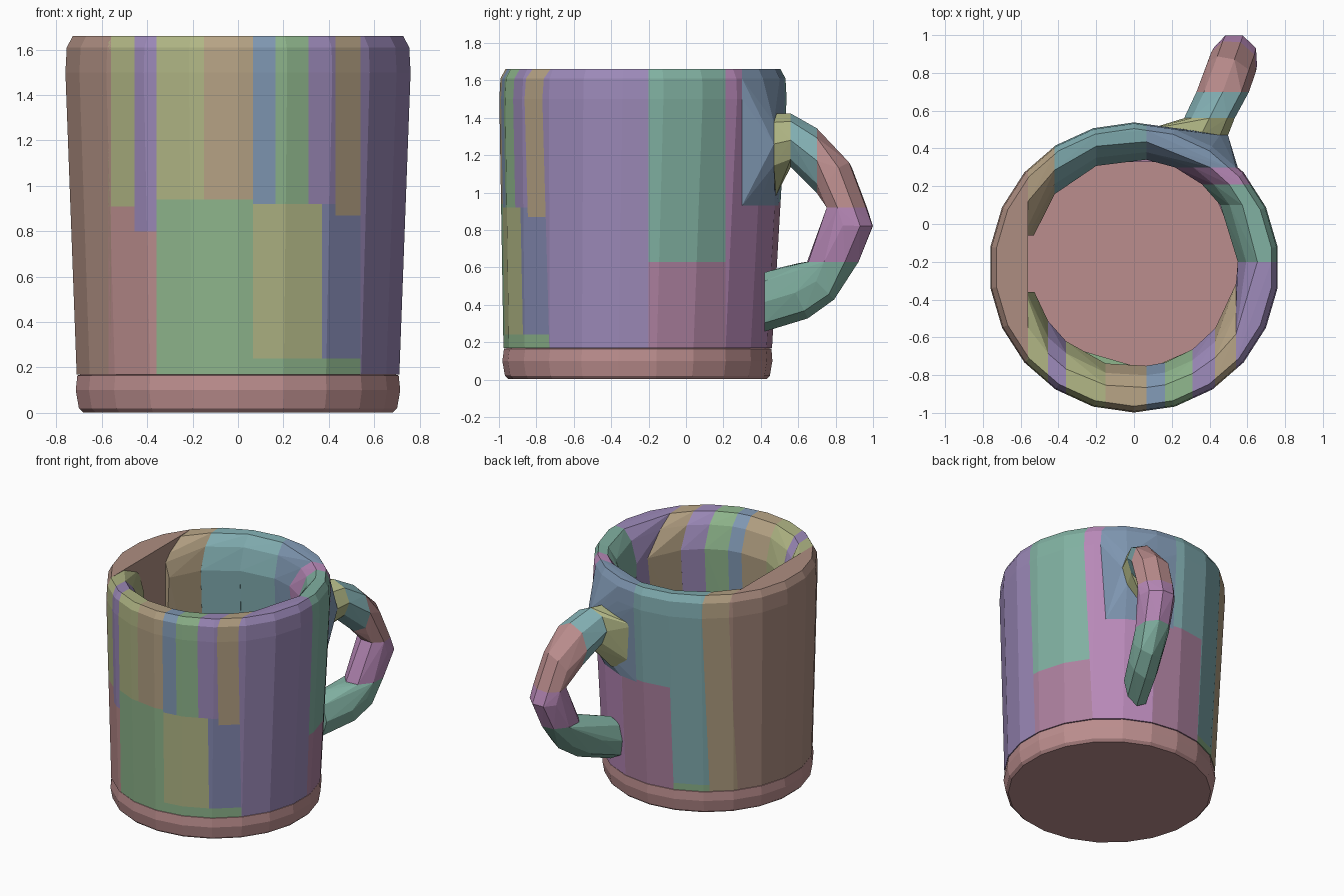
import bpy, bmesh
from math import cos, sin, pi
from mathutils import Vector

if "Cube" in bpy.data.objects:
    bpy.data.objects.remove(bpy.data.objects["Cube"])

PALETTE = {
    "red": (.50, .27, .27), "brown": (.42, .27, .22), "tan": (.46, .36, .23),
    "olive": (.43, .46, .23), "green": (.27, .46, .26), "teal": (.22, .44, .36),
    "cyan": (.22, .42, .44), "blue": (.22, .32, .46), "indigo": (.23, .25, .44),
    "purple": (.33, .25, .48), "magenta": (.48, .25, .48), "mauve": (.42, .22, .35),
}
MATS = {}
for key, rgb in PALETTE.items():
    MATS[key] = bpy.data.materials.new(key)
    MATS[key].diffuse_color = (*rgb, 1)


def hull(name, points, colour):
    """Make one convex, flat-faced block around the points."""
    bm = bmesh.new()
    for p in points:
        bm.verts.new(p)
    bmesh.ops.remove_doubles(bm, verts=bm.verts[:], dist=0.002)
    bmesh.ops.convex_hull(bm, input=bm.verts[:])
    bmesh.ops.delete(bm, geom=[v for v in bm.verts if not v.link_faces], context='VERTS')
    bmesh.ops.dissolve_limit(bm, angle_limit=0.02, verts=bm.verts[:], edges=bm.edges[:])
    bmesh.ops.recalc_face_normals(bm, faces=bm.faces[:])
    mesh = bpy.data.meshes.new(name)
    bm.to_mesh(mesh)
    bm.free()
    ob = bpy.data.objects.new(name, mesh)
    bpy.context.collection.objects.link(ob)
    mesh.materials.append(MATS[colour])


def ring(r, z, cy, n=22):
    return [Vector((r * cos(2 * pi * (i + .5) / n), cy + r * sin(2 * pi * (i + .5) / n), z))
            for i in range(n)]


# Wall cross-section (radius, height, centre y), outside then inside
PROFILE = [(.718, .17, -.258), (.768, 1.5, -.230), (.762, 1.61, -.230), (.735, 1.66, -.230),
           (.66, 1.655, -.215), (.60, 1.58, -.21), (.555, 1.42, -.205), (.575, .94, -.205),
           (.60, .17, -.21)]


def wall_points(x0, x1, y0, y1, z0, z1):
    """Cut the turned wall down to one block and return its corners."""
    bm = bmesh.new()
    loops = [[bm.verts.new(p) for p in ring(*q)] for q in PROFILE]
    n = len(loops[0])
    for a, b in zip(loops, loops[1:] + loops[:1]):
        for i in range(n):
            j = (i + 1) % n
            bm.faces.new((a[i], a[j], b[j], b[i]))
    for axis, lo, hi in ((0, x0, x1), (1, y0, y1), (2, z0, z1)):
        for limit, sign in ((lo, -1), (hi, 1)):
            co, no = Vector((0, 0, 0)), Vector((0, 0, 0))
            co[axis], no[axis] = limit, sign
            bmesh.ops.bisect_plane(bm, geom=bm.verts[:] + bm.edges[:] + bm.faces[:],
                                   plane_co=co, plane_no=no, clear_outer=True)
    pts = [v.co.copy() for v in bm.verts]
    bm.free()
    return pts


# Handle section between an inner and an outer (y, z) point
def section(inner, outer, half=.125, side=(1, 0, 0)):
    def point(y, z):
        x = (y + .23) * .505 if y < .7 else .47 + (y - .7) * .36
        return Vector((x, y, z))
    a, b = point(*inner), point(*outer)
    mid, up = (a + b) / 2, (b - a) / 2
    return [mid + up * cos(t) * 1.02 + Vector(side) * half * sin(t) * 1.03
            for t in (k * pi / 4 for k in range(8))]


# Base
hull("base", ring(.69, .002, -.26) + ring(.708, .02, -.26) + ring(.722, .10, -.26)
     + ring(.715, .165, -.258) + ring(.66, .178, -.255), "red")

# Wall blocks: name, colour, x range, y range, z range
F, B, TOP = (-2, -.2), (-.2, 2), 2
F1, F2 = (-2, -.36), (-2, -.47)
S1 = section((.47, 1.10), (.47, 1.42), .14)
S2 = section((.56, 1.14), (.56, 1.42), .13)
BLOCKS = [
    ("left_wall", "brown", (-2, -.56), (-2, 2), (0, TOP)),
    ("front_upper_1", "olive", (-.57, -.455), F1, (.91, TOP)),
    ("front_upper_2", "purple", (-.455, -.36), F2, (.80, TOP)),
    ("front_lower_1a", "red", (-.57, -.455), F1, (0, .91)),
    ("front_lower_1b", "red", (-.455, -.36), F2, (0, .80)),
    ("front_upper_3", "olive", (-.36, -.15), F, (.94, TOP)),
    ("front_upper_4", "tan", (-.15, .065), F, (.94, TOP)),
    ("front_lower_2", "green", (-.36, .065), F, (0, .94)),
    ("front_upper_5", "blue", (.065, .165), F, (.92, TOP)),
    ("front_upper_6", "green", (.165, .31), F, (.92, TOP)),
    ("front_upper_7", "purple", (.31, .43), F, (.92, TOP)),
    ("front_upper_8", "tan", (.43, .54), F, (.87, TOP)),
    ("front_lower_3", "olive", (.065, .37), F, (.24, .92)),
    ("front_lower_4a", "indigo", (.37, .43), F, (.24, .92)),
    ("front_lower_4b", "indigo", (.43, .54), (-2, -.33), (.24, .87)),
    ("front_strip_1", "green", (.065, .31), F, (0, .24)),
    ("front_strip_2", "green", (.31, .54), F, (0, .24)),
    ("right_wall", "purple", (.54, 2), F, (0, TOP)),
    ("right_upper_1", "teal", (.2, 2), (-.2, .1), (.63, TOP)),
    ("right_upper_2", "teal", (.2, 2), (.1, .21), (.63, TOP)),
    ("right_lower", "mauve", (.2, 2), (-.2, .21), (0, .63)),
    ("right_upper_3", "magenta", (.2, 2), (.21, .3), (.93, TOP)),
    ("handle_lower_mount", "magenta", (.2, 2), (.21, 2), (.15, .93)),
    ("handle_upper_mount", "blue", (.065, 2), (.3, 2), (.93, TOP)),
    ("back_lower", "mauve", (-.2, .2), B, (.0, .95)),
    ("back_upper", "cyan", (-.2, .065), B, (.95, TOP)),
    ("back_left_1", "cyan", (-.42, -.2), B, (.22, TOP)),
    ("back_strip", "green", (-.42, -.2), B, (0, .22)),
    ("back_left_2", "tan", (-.56, -.42), (-.06, 2), (0, TOP)),
]
for name, colour, xs, ys, zs in BLOCKS:
    pts = wall_points(*xs, *ys, *zs)
    if name == "handle_upper_mount":
        pts += S1
    hull(name, pts, colour)

# Handle, five blocks
TILT = (.92, -.39, 0)
S3 = section((.70, 1.00), (.70, 1.34), .135)
S4 = section((.76, .92), (.96, .92), .125, TILT)
S5 = section((.65, .63), (.92, .63), .115, TILT)
root = [Vector((.07, .50, 1.35)), Vector((.10, .48, 1.05)), Vector((.28, .48, .98))]
hull("handle_root", S1 + S2 + root, "olive")
hull("handle_upper", S2 + S3, "cyan")
hull("handle_shoulder", S3 + section((.74, .96), (.87, 1.16), .125, TILT) + S4, "red")
hull("handle_grip", S4 + section((.78, .83), (.995, .82), .12, TILT) + S5, "magenta")
hull("handle_lower", S5 + section((.60, .62), (.79, .43), .12)
     + section((.52, .60), (.65, .33), .125) + section((.42, .57), (.42, .26), .11), "teal")

for m in bpy.data.materials:
    if m.users and not m.is_grease_pencil:
        m.use_nodes = True
        m.node_tree.nodes["Principled BSDF"].inputs["Base Color"].default_value = m.diffuse_color
